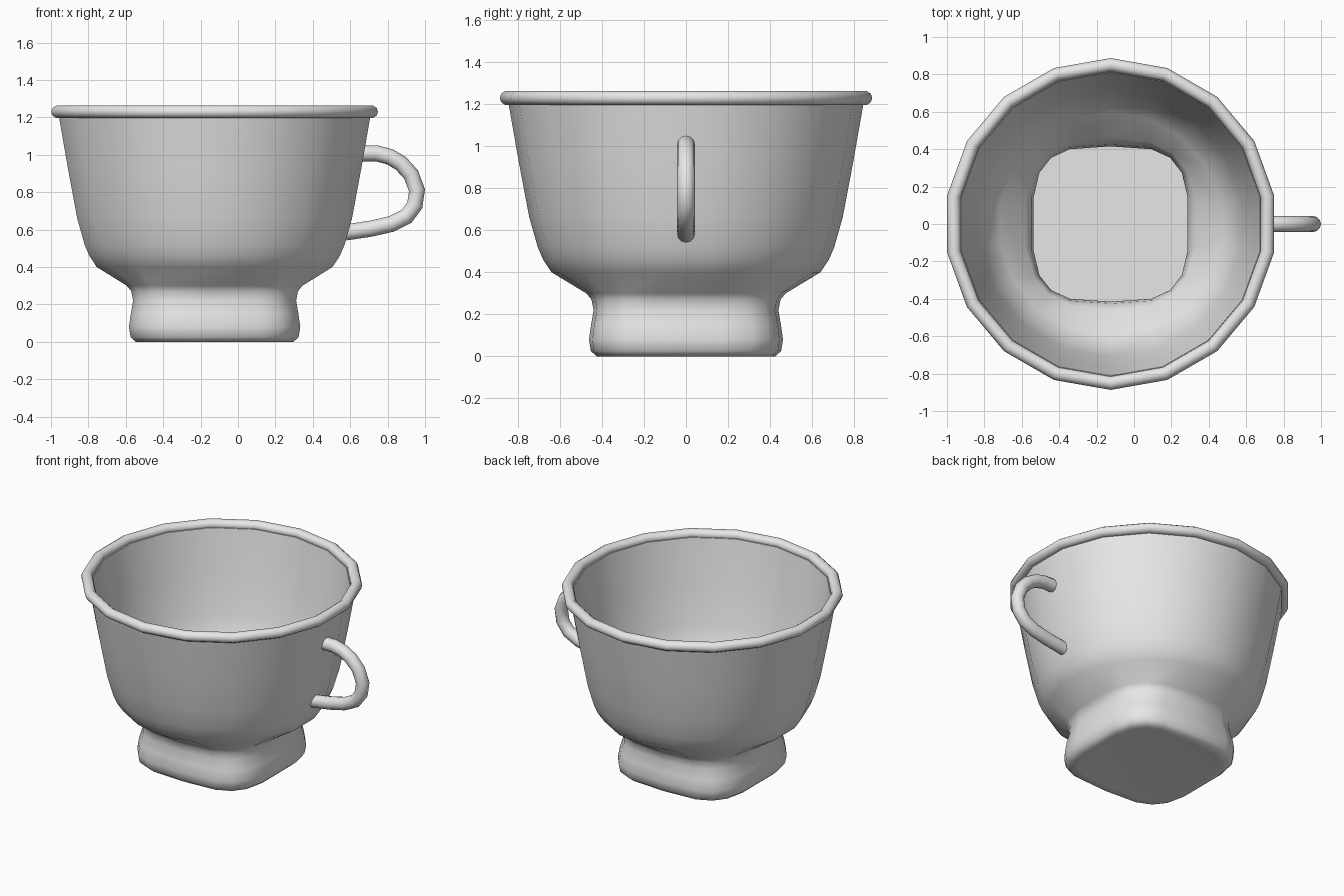
import bpy, bmesh, math
from mathutils import Vector

SIDES = 18
CUP_X = -0.125

cube = bpy.data.objects.get("Cube")
if cube:
    bpy.data.objects.remove(cube, do_unlink=True)

clay = bpy.data.materials.new("plain grey")
clay.use_nodes = True
clay.diffuse_color = (0.8, 0.8, 0.8, 1)
clay.node_tree.nodes["Principled BSDF"].inputs["Base Color"].default_value = (0.8, 0.8, 0.8, 1)


def ring(z, size, power=1.0):
    """Cross-section: a circle at power 1, a rounded square below it."""
    points = []
    for i in range(SIDES):
        a = math.tau * (i + 0.5) / SIDES
        c, s = math.cos(a), math.sin(a)
        points.append(Vector((CUP_X + size * math.copysign(abs(c) ** power, c),
                              size * math.copysign(abs(s) ** power, s), z)))
    return points


def loft(name, rings, closed=False, angle=45):
    """Skin a list of rings; close it into a loop or cap both ends."""
    bm = bmesh.new()
    loops = [[bm.verts.new(p) for p in r] for r in rings]
    pairs = list(zip(loops, loops[1:]))
    if closed:
        pairs.append((loops[-1], loops[0]))
    for low, high in pairs:
        n = len(low)
        for i in range(n):
            j = (i + 1) % n
            bm.faces.new((low[i], low[j], high[j], high[i]))
    if not closed:
        bm.faces.new(loops[0][::-1])
        bm.faces.new(loops[-1])
    bmesh.ops.recalc_face_normals(bm, faces=bm.faces)
    mesh = bpy.data.meshes.new(name)
    bm.to_mesh(mesh)
    bm.free()
    mesh.materials.append(clay)
    obj = bpy.data.objects.new(name, mesh)
    bpy.context.collection.objects.link(obj)
    bpy.ops.object.select_all(action="DESELECT")
    obj.select_set(True)
    bpy.context.view_layer.objects.active = obj
    bpy.ops.object.shade_smooth_by_angle(angle=math.radians(angle))
    return obj


# Bowl on a rounded-square foot: outside upwards, then inside downwards
outside = [(0.005, 0.38, 0.55), (0.0, 0.425, 0.55), (0.025, 0.453, 0.55),
           (0.08, 0.462, 0.55), (0.15, 0.452, 0.55), (0.22, 0.44, 0.6),
           (0.27, 0.45, 0.65), (0.3, 0.475, 0.75), (0.4, 0.64), (0.46, 0.68),
           (0.52, 0.706), (0.66, 0.746), (0.93, 0.797), (1.22, 0.848)]
inside = [(1.22, 0.812), (0.93, 0.765), (0.66, 0.712), (0.52, 0.67),
          (0.42, 0.6), (0.33, 0.46, 0.75), (0.27, 0.425, 0.6),
          (0.2, 0.415, 0.6), (0.1, 0.43, 0.55), (0.04, 0.42, 0.55)]
loft("cup_body", [ring(*r) for r in outside + inside], angle=50)

# Rolled rim
rim = []
for k in range(10):
    a = math.tau * k / 10
    rim.append(ring(1.23 + 0.034 * math.sin(a), 0.851 + 0.036 * math.cos(a)))
loft("rolled_rim", rim, closed=True)

# Handle: a round tube swept along a path in the xz plane
path = [(0.65, 1.008), (0.74, 1.008), (0.81, 0.99), (0.87, 0.955), (0.925, 0.895),
        (0.957, 0.81), (0.945, 0.73), (0.9, 0.67), (0.82, 0.63), (0.71, 0.605),
        (0.575, 0.585)]
path = [Vector((x, 0, z)) for x, z in path]
side = Vector((0, 1, 0))
tube = []
for i, p in enumerate(path):
    tangent = (path[min(i + 1, len(path) - 1)] - path[max(i - 1, 0)]).normalized()
    up = tangent.cross(side)
    tube.append([p + 0.043 * (math.cos(a) * side + math.sin(a) * up)
                 for a in (math.tau * k / 12 for k in range(12))])
loft("handle", tube)
